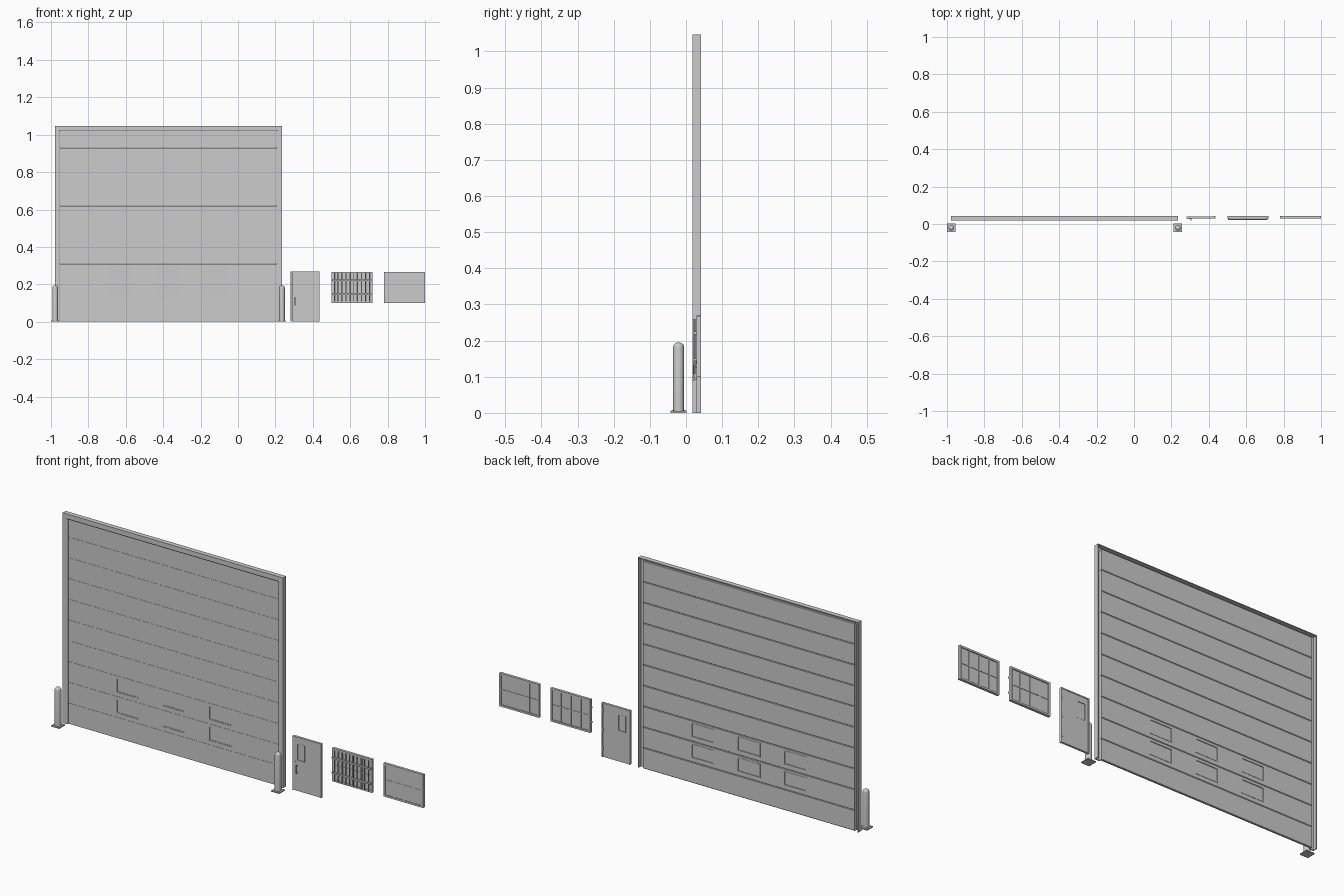
import bpy, bmesh, math
from mathutils import Matrix, Vector

if "Cube" in bpy.data.objects:
    bpy.data.objects.remove(bpy.data.objects["Cube"])


def finish(name, bm, smooth=False):
    bmesh.ops.recalc_face_normals(bm, faces=bm.faces)
    me = bpy.data.meshes.new(name)
    bm.to_mesh(me)
    bm.free()
    ob = bpy.data.objects.new(name, me)
    bpy.context.collection.objects.link(ob)
    if smooth:
        bpy.ops.object.select_all(action='DESELECT')
        ob.select_set(True)
        bpy.context.view_layer.objects.active = ob
        bpy.ops.object.shade_smooth_by_angle(angle=math.radians(35))
    return ob


def box(bm, x0, x1, y0, y1, z0, z1):
    c = Vector(((x0 + x1) / 2, (y0 + y1) / 2, (z0 + z1) / 2))
    m = Matrix.Translation(c) @ Matrix.Diagonal((x1 - x0, y1 - y0, z1 - z0, 1))
    bmesh.ops.create_cube(bm, size=1, matrix=m)


def boxes(name, items):
    bm = bmesh.new()
    for it in items:
        box(bm, *it)
    return finish(name, bm)


def ring(x0, x1, y0, y1, z0, z1, w):
    """Four bars forming a rectangular frame."""
    return [(x0, x0 + w, y0, y1, z0, z1), (x1 - w, x1, y0, y1, z0, z1),
            (x0 + w, x1 - w, y0, y1, z0, z0 + w), (x0 + w, x1 - w, y0, y1, z1 - w, z1)]


def cut(ob, cutter):
    mod = ob.modifiers.new("openings", 'BOOLEAN')
    mod.operation = 'DIFFERENCE'
    mod.solver = 'EXACT'
    mod.object = cutter
    cutter.hide_render = True
    cutter.hide_set(True)
    cutter.display_type = 'WIRE'


# gate frame: C-channel, open to the back, swept up, over and down with mitred corners
L, R, TOP = -0.979, 0.235, 1.047
prof = [(0, 0.042), (0, 0.018), (0.021, 0.018), (0.027, 0.021), (0.027, 0.027),
        (0.023, 0.027), (0.023, 0.023), (0.004, 0.023), (0.004, 0.042)]
bm = bmesh.new()
stations = []
for x, sx, z, sz in ((L, 1, 0, 0), (L, 1, TOP, -1), (R, -1, TOP, -1), (R, -1, 0, 0)):
    stations.append([bm.verts.new((x + sx * d, y, z + sz * d)) for d, y in prof])
n = len(prof)
for a, b in zip(stations, stations[1:]):
    for i in range(n):
        bm.faces.new((a[i], a[(i + 1) % n], b[(i + 1) % n], b[i]))
bm.faces.new(stations[0])
bm.faces.new(stations[-1])
finish("gate_frame", bm)

# sectional gate: ten panels with chamfered back seams
PX0, PX1, ROWS = -0.955, 0.211, 10
ph = 1.034 / ROWS
bm = bmesh.new()
for r in range(ROWS):
    z0, z1 = r * ph, (r + 1) * ph - 0.0008
    section = [(0.0272, z0), (0.0275, z1), (0.0345, z1), (0.036, z1 - 0.002),
               (0.036, z0 + 0.002), (0.0345, z0)]
    a = [bm.verts.new((PX0, y, z)) for y, z in section]
    b = [bm.verts.new((PX1, y, z)) for y, z in section]
    for i in range(6):
        bm.faces.new((a[i], a[(i + 1) % 6], b[(i + 1) % 6], b[i]))
    bm.faces.new(a)
    bm.faces.new(b)
gate = finish("gate_panels", bm)

# six gate windows
holes, rims, panes = [], [], []
for x in (-0.69, -0.435, -0.18):
    for z in (0.124, 0.228):
        x1, z1 = x + 0.125, z + 0.07
        holes.append((x, x1, 0.01, 0.06, z, z1))
        rims += ring(x, x1, 0.0285, 0.0375, z, z1, 0.004)
        panes.append((x + 0.003, x1 - 0.003, 0.030, 0.034, z + 0.003, z1 - 0.003))
cut(gate, boxes("gate_window_cutter", holes))
boxes("gate_window_rims", rims)
boxes("gate_window_glass", panes)

# bollards on bolted base plates
BY = -0.0205
for side, x in (("left", -0.9775), ("right", 0.235)):
    bm = bmesh.new()
    pts = [(0.015, 0.004), (0.015, 0.182)]
    pts += [(0.015 * math.cos(t * math.pi / 12), 0.182 + 0.013 * math.sin(t * math.pi / 12))
            for t in range(1, 7)]
    vs = [bm.verts.new((x + r, BY, z)) for r, z in pts]
    es = [bm.edges.new(p) for p in zip(vs, vs[1:])]
    bmesh.ops.spin(bm, geom=vs + es, cent=(x, BY, 0), axis=(0, 0, 1),
                   angle=2 * math.pi, steps=24)
    bmesh.ops.remove_doubles(bm, verts=bm.verts, dist=0.00005)
    finish(side + "_bollard", bm, True)
    h = 0.0225
    boxes(side + "_bollard_plate", [(x - h, x + h, BY - h, BY + h, 0, 0.005)])
    bm = bmesh.new()
    for sx in (-1, 1):
        for sy in (-1, 1):
            bmesh.ops.create_cone(bm, cap_ends=True, segments=6, radius1=0.0025, radius2=0.0025,
                                  depth=0.003, matrix=Matrix.Translation(
                                      (x + sx * 0.017, BY + sy * 0.017, 0.006)))
    finish(side + "_bollard_bolts", bm)

# side door: rim, leaf with slit window, handle, hinges
DX0, DX1, DZ = 0.281, 0.437, 0.269
w = 0.006
boxes("door_frame", [(DX0, DX0 + w, 0.029, 0.041, 0, DZ), (DX1 - w, DX1, 0.029, 0.041, 0, DZ),
                     (DX0 + w, DX1 - w, 0.029, 0.041, DZ - w, DZ)])
leaf = boxes("door_leaf", [(DX0 + w + 0.0005, DX1 - w - 0.0005, 0.030, 0.040, 0.001, DZ - w - 0.0005)])
cut(leaf, boxes("door_window_cutter", [(0.304, 0.347, 0.01, 0.06, 0.152, 0.236)]))
boxes("door_window_rim", ring(0.304, 0.347, 0.0295, 0.0405, 0.152, 0.236, 0.003))
boxes("door_window_glass", [(0.306, 0.345, 0.0325, 0.0375, 0.154, 0.234)])
boxes("door_handle", [(0.302, 0.307, 0.020, 0.023, 0.088, 0.132),
                      (0.302, 0.307, 0.023, 0.030, 0.091, 0.096),
                      (0.302, 0.307, 0.023, 0.030, 0.124, 0.129),
                      (0.291, 0.299, 0.028, 0.030, 0.136, 0.146)])
boxes("door_hinges", [(DX1 - 0.009, DX1 - 0.003, 0.040, 0.042, z, z + 0.022)
                      for z in (0.03, 0.125, 0.22)])


# wall windows: rim, three mullions, one transom, glass
WZ0, WZ1 = 0.101, 0.267
for name, x0, x1 in (("barred_window", 0.499, 0.718), ("plain_window", 0.781, 1.0)):
    boxes(name + "_frame", ring(x0, x1, 0.029, 0.042, WZ0, WZ1, 0.009))
    bars = []
    for i in (1, 2, 3):
        c = x0 + (x1 - x0) * i / 4
        bars.append((c - 0.0025, c + 0.0025, 0.030, 0.040, WZ0 + 0.009, WZ1 - 0.009))
    zc = (WZ0 + WZ1) / 2
    bars.append((x0 + 0.009, x1 - 0.009, 0.031, 0.039, zc - 0.0025, zc + 0.0025))
    boxes(name + "_mullions", bars)
    boxes(name + "_glass", [(x0 + 0.008, x1 - 0.008, 0.0325, 0.037, WZ0 + 0.008, WZ1 - 0.008)])

# security bars: round uprights through two flat rails
bm = bmesh.new()
for i in range(10):
    x = 0.515 + i * (0.187 / 9)
    bmesh.ops.create_cone(bm, cap_ends=True, segments=10, radius1=0.0027, radius2=0.0027,
                          depth=0.152, matrix=Matrix.Translation((x, 0.024, 0.184)))
finish("security_bars", bm, True)
boxes("security_rails", [(0.502, 0.715, 0.0205, 0.0275, z - 0.004, z + 0.004)
                         for z in (0.147, 0.221)] +
      [(x, x + 0.006, 0.0275, 0.030, z - 0.004, z + 0.004)
       for z in (0.147, 0.221) for x in (0.502, 0.709)])
